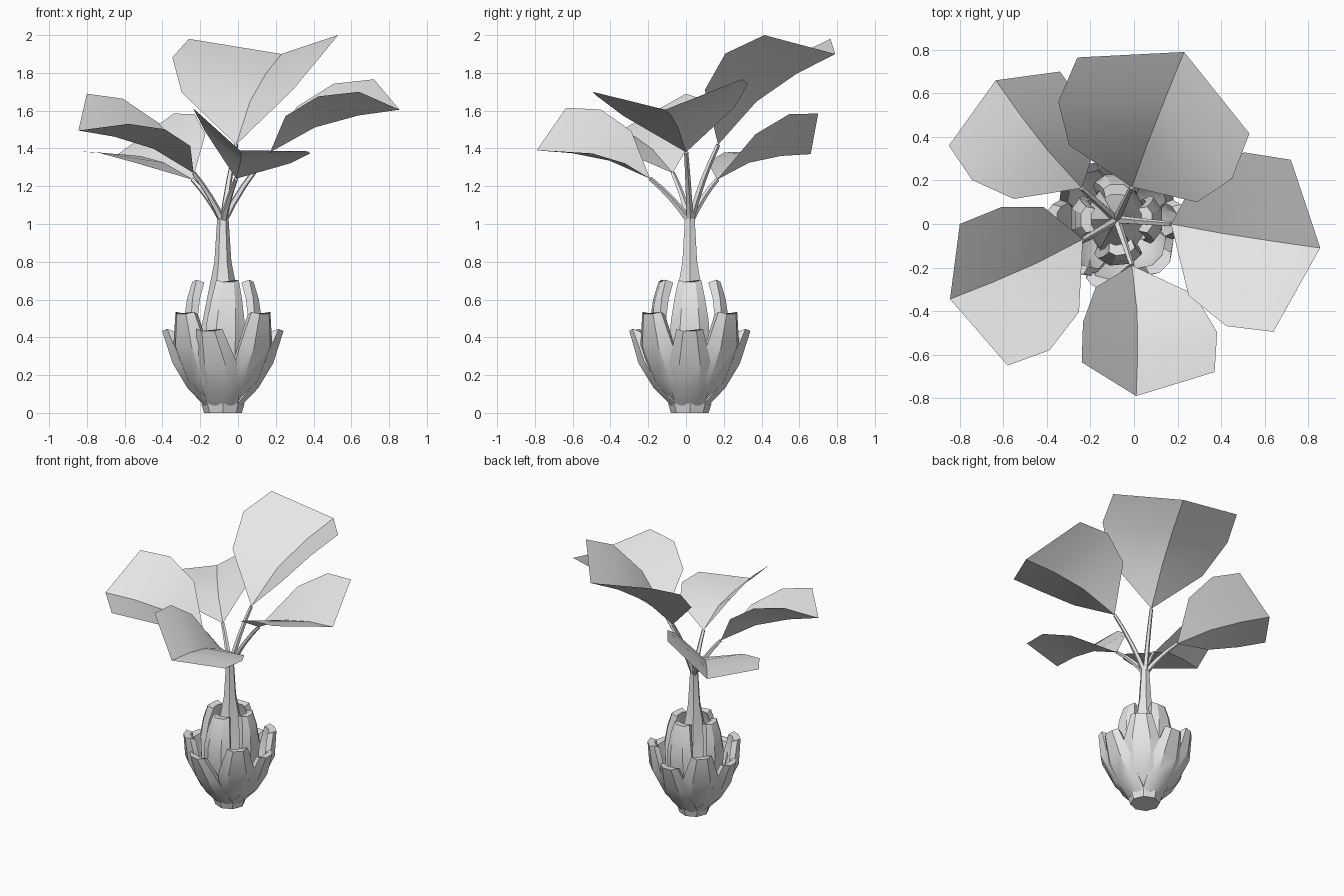
import bpy
import bmesh
from math import cos, sin, pi, radians
from mathutils import Vector

cube = bpy.data.objects.get("Cube")
if cube:
    bpy.data.objects.remove(cube, do_unlink=True)

grey = bpy.data.materials.new("plain_grey")
grey.use_nodes = True
COLOUR = (0.8, 0.8, 0.8, 1)
grey.diffuse_color = COLOUR
grey.node_tree.nodes["Principled BSDF"].inputs["Base Color"].default_value = COLOUR

AXIS = Vector((-0.08, 0.02, 0))


def finish(name, bm):
    mesh = bpy.data.meshes.new(name)
    bm.to_mesh(mesh)
    bm.free()
    mesh.materials.append(grey)
    obj = bpy.data.objects.new(name, mesh)
    bpy.context.collection.objects.link(obj)
    bpy.ops.object.select_all(action='DESELECT')
    obj.select_set(True)
    bpy.context.view_layer.objects.active = obj
    bpy.ops.object.shade_smooth_by_angle(angle=radians(30))
    return obj


def loft(name, rings):
    """Skin a closed tube through equal rings of points and cap both ends."""
    bm = bmesh.new()
    loops = [[bm.verts.new(p) for p in ring] for ring in rings]
    count = len(loops[0])
    for low, high in zip(loops, loops[1:]):
        for i in range(count):
            j = (i + 1) % count
            bm.faces.new((low[i], low[j], high[j], high[i]))
    bm.faces.new(loops[0][::-1])
    bm.faces.new(loops[-1])
    bmesh.ops.recalc_face_normals(bm, faces=bm.faces)
    return finish(name, bm)


def circle(centre, radius, sides, direction=Vector((0, 0, 1))):
    turn = direction.to_track_quat('Z', 'Y')
    angles = [2 * pi * i / sides for i in range(sides)]
    return [centre + turn @ Vector((radius * cos(a), radius * sin(a), 0)) for a in angles]


def lathe(name, profile, sides):
    loft(name, [circle(AXIS + Vector((0, 0, z)), r, sides) for r, z in profile])


# Trunk with the hidden bulb core, and the flat root plate
lathe("trunk", [(0.08, 0.04), (0.15, 0.15), (0.16, 0.3), (0.115, 0.45),
                (0.085, 0.6), (0.045, 0.8), (0.03, 1.03)], 6)
lathe("root_plate", [(0.1, 0), (0.115, 0.05)], 8)


def scale(name, profile, azimuth, twist=0, thickness=0.05):
    """One thick curved bulb scale; profile rows are radius, height, half width."""
    rings = []
    for k, (r, z, w) in enumerate(profile):
        t = k / (len(profile) - 1)
        a = radians(azimuth + twist * t)
        out, side = Vector((cos(a), sin(a), 0)), Vector((-sin(a), cos(a), 0))

        def place(u, depth, lift):
            return (AXIS + out * (r - depth - w * 0.5 * u * u) + side * (w * u)
                    + Vector((0, 0, z + lift)))

        columns = (-1, -0.5, 0.5, 1)
        outer = [place(u, 0, 0.015 * u * u * t) for u in columns]
        inner = [place(u * 0.85, thickness, 0.03 * (1 - t)) for u in reversed(columns)]
        rings.append(outer + inner)
    loft(name, rings)


# Three tiers of four scales around the bulb
OUTER = [(0.11, 0.04, 0.08), (0.2, 0.13, 0.1), (0.28, 0.26, 0.11), (0.33, 0.43, 0.07)]
MIDDLE = [(0.12, 0.06, 0.08), (0.22, 0.17, 0.11), (0.31, 0.35, 0.12), (0.32, 0.52, 0.07)]
INNER = [(0.14, 0.12, 0.08), (0.21, 0.3, 0.11), (0.22, 0.48, 0.1),
         (0.2, 0.6, 0.08), (0.17, 0.69, 0.06)]
for n in range(4):
    angle = 90 * n
    scale(f"outer_scale_{n}", OUTER, angle, -14 if n == 3 else 0)
    scale(f"middle_scale_{n}", MIDDLE, angle + 45)
    scale(f"inner_scale_{n}", INNER, angle, 10 if n == 3 else 0)


# Folded leaf shape: weights of the tip, left corner and right corner vectors
RIB = [(0, 0, 0), (0.13, 0.145, 0.145), (0.52, 0.11, 0.11), (1, 0, 0)]
EDGE = [(-0.556, 0.854, 0.11), (-0.5, 1.13, 0.12), (0, 1, 0)]


def leaf(name, base, tip, left, right):
    base = Vector(base)
    axes = [Vector(p) - base for p in (tip, left, right)]
    bm = bmesh.new()

    def vert(weights):
        return bm.verts.new(base + sum((w * v for w, v in zip(weights, axes)), Vector()))

    rib = [vert(w) for w in RIB]
    for mirrored in (False, True):
        edge = [vert((a, c, b) if mirrored else (a, b, c)) for a, b, c in EDGE]
        faces = [(rib[0], rib[1], edge[0])]
        faces += [(rib[i], rib[i + 1], edge[i], edge[i - 1]) for i in (1, 2)]
        for face in faces:
            bm.faces.new(face[::-1] if mirrored else face)
    finish(name, bm)


def stem(name, end):
    """Tapered stalk arching from the trunk top into the leaf base."""
    start, end = AXIS + Vector((0, 0, 1.01)), Vector(end)
    span = end - start
    bend = start + Vector((span.x * 0.4, span.y * 0.4, span.z * 0.55))
    rings = []
    for k in range(5):
        t = k / 4
        centre = start.lerp(bend, t).lerp(bend.lerp(end, t), t)
        tangent = (bend - start).lerp(end - bend, t)
        rings.append(circle(centre, 0.02 - 0.008 * t, 5, tangent))
    loft(name, rings)


# Crown: base, tip, left corner and right corner of each leaf
CROWN = {
    "back": ((-0.01, 0.17, 1.42), (0.23, 0.79, 1.9), (-0.26, 0.765, 1.98), (0.53, 0.415, 2)),
    "left": ((0.17, 0, 1.38), (0.855, -0.11, 1.605), (0.72, 0.295, 1.766), (0.64, -0.495, 1.7)),
    "front": ((-0.01, -0.19, 1.24), (0.01, -0.79, 1.39), (0.37, -0.68, 1.385), (-0.24, -0.635, 1.615)),
    "front_right": ((-0.235, -0.07, 1.27), (-0.845, -0.345, 1.495), (-0.58, -0.65, 1.53), (-0.8, 0, 1.69)),
    "back_right": ((-0.24, 0.165, 1.235), (-0.635, 0.66, 1.37), (-0.85, 0.36, 1.385), (-0.34, 0.7, 1.585)),
}
for place_name, points in CROWN.items():
    leaf(place_name + "_leaf", *points)
    stem(place_name + "_stem", points[0])
